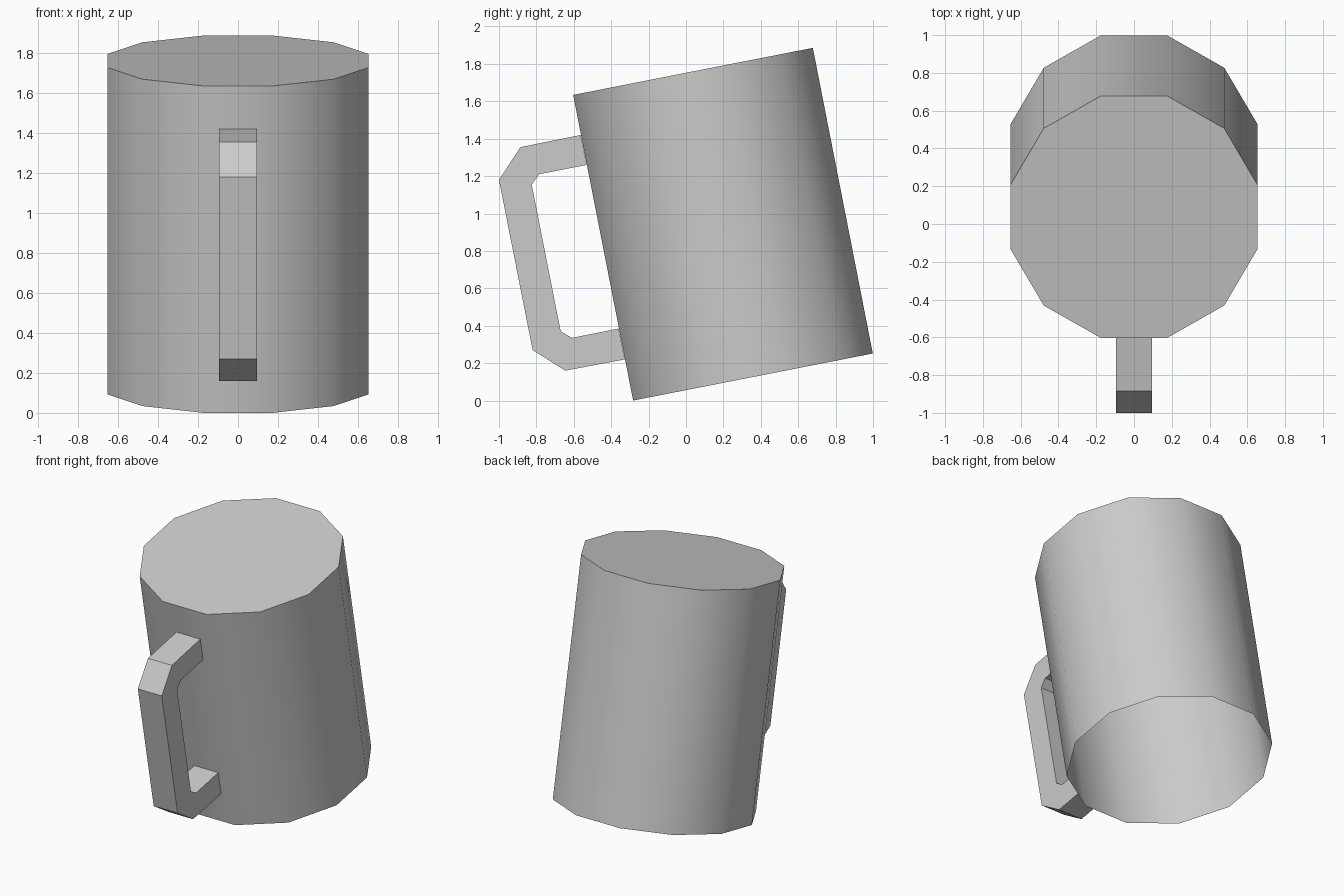
import bpy
import bmesh
import math
from mathutils import Matrix, Vector

cube = bpy.data.objects.get("Cube")
if cube:
    bpy.data.objects.remove(cube, do_unlink=True)

grey = bpy.data.materials.new("plain_grey")
grey.use_nodes = True
colour = (0.6, 0.6, 0.6, 1)
grey.diffuse_color = colour
grey.node_tree.nodes["Principled BSDF"].inputs["Base Color"].default_value = colour


def make_object(name, bm):
    mesh = bpy.data.meshes.new(name)
    bm.to_mesh(mesh)
    bm.free()
    mesh.materials.append(grey)
    obj = bpy.data.objects.new(name, mesh)
    bpy.context.collection.objects.link(obj)
    return obj


# Mug body: a thin twelve-sided shell, closed on top and open below, leaning forward
SIDES, RADIUS, LENGTH = 12, 0.676, 1.665
bm = bmesh.new()
rings = []
for z in (0, LENGTH):
    ring = []
    for i in range(SIDES):
        a = math.tau * (i + 0.5) / SIDES
        ring.append(bm.verts.new((RADIUS * math.cos(a), RADIUS * math.sin(a), z)))
    rings.append(ring)
low, high = rings
for i in range(SIDES):
    j = (i + 1) % SIDES
    bm.faces.new((low[i], low[j], high[j], high[i]))
bm.faces.new(high)
lean = Matrix.Translation((0, 0.358, 0.126)) @ Matrix.Rotation(math.radians(11.1), 4, "X")
bm.transform(lean)
body = make_object("mug_body", bm)
bpy.ops.object.select_all(action="DESELECT")
body.select_set(True)
bpy.context.view_layer.objects.active = body
bpy.ops.object.shade_smooth_by_angle(angle=math.radians(40))

# Handle: a square bar with cut corners, outer and inner outlines paired as (y, z)
outer = [(-0.563, 1.42), (-0.885, 1.355), (-1.0, 1.18),
         (-0.82, 0.27), (-0.645, 0.16), (-0.327, 0.22)]
inner = [(-0.531, 1.26), (-0.785, 1.21), (-0.825, 1.155),
         (-0.67, 0.37), (-0.61, 0.335), (-0.36, 0.385)]
HALF = 0.095
bm = bmesh.new()
loops = []
for o, n in zip(outer, inner):
    corners = [(-HALF, *o), (HALF, *o), (HALF, *n), (-HALF, *n)]
    loops.append([bm.verts.new(Vector(c)) for c in corners])
for a, b in zip(loops, loops[1:]):
    for i in range(4):
        j = (i + 1) % 4
        bm.faces.new((a[i], b[i], b[j], a[j]))
bmesh.ops.recalc_face_normals(bm, faces=bm.faces)
make_object("mug_handle", bm)
